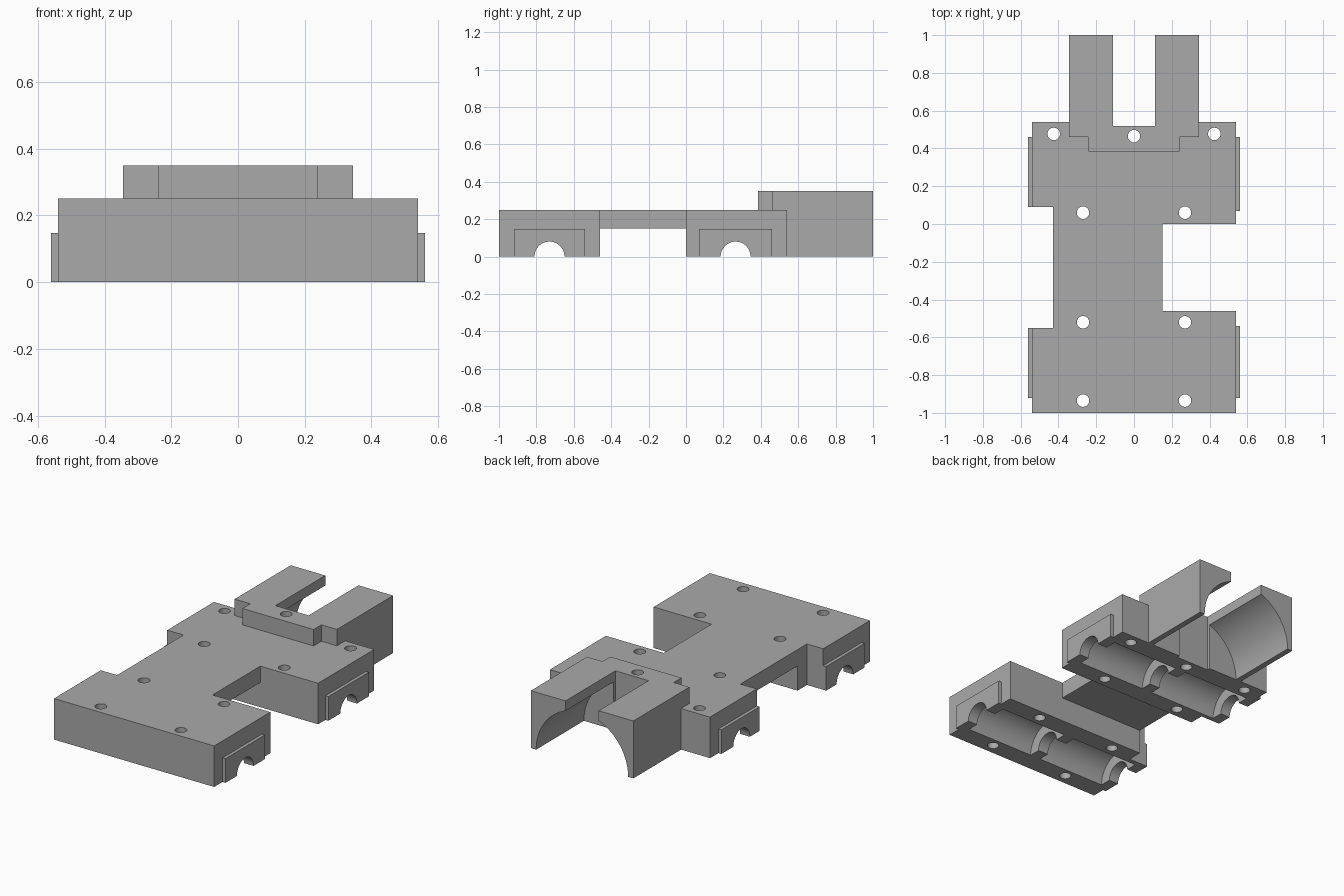
import bpy
import bmesh
import math
from mathutils import Matrix, Vector

if "Cube" in bpy.data.objects:
    bpy.data.objects.remove(bpy.data.objects["Cube"], do_unlink=True)

grey = bpy.data.materials.new("plain grey")
grey.use_nodes = True
grey.diffuse_color = (0.4, 0.4, 0.4, 1)
grey.node_tree.nodes["Principled BSDF"].inputs["Base Color"].default_value = (0.4, 0.4, 0.4, 1)


def finish(bm, name):
    bmesh.ops.recalc_face_normals(bm, faces=bm.faces)
    mesh = bpy.data.meshes.new(name)
    bm.to_mesh(mesh)
    bm.free()
    mesh.materials.append(grey)
    obj = bpy.data.objects.new(name, mesh)
    bpy.context.collection.objects.link(obj)
    return obj


def prism(name, outline, z0, z1):
    """Plan outline extruded from z0 to z1."""
    bm = bmesh.new()
    face = bm.faces.new([bm.verts.new((x, y, z0)) for x, y in outline])
    top = bmesh.ops.extrude_face_region(bm, geom=[face])["geom"]
    verts = [v for v in top if isinstance(v, bmesh.types.BMVert)]
    bmesh.ops.translate(bm, verts=verts, vec=(0, 0, z1 - z0))
    return finish(bm, name)


def box(name, x0, x1, y0, y1, z0, z1):
    return prism(name, [(x0, y0), (x1, y0), (x1, y1), (x0, y1)], z0, z1)


def rod(name, start, end, radius, segments=48):
    """Cylinder between two points."""
    a, b = Vector(start), Vector(end)
    turn = (b - a).to_track_quat("Z", "Y").to_matrix().to_4x4()
    bm = bmesh.new()
    bmesh.ops.create_cone(bm, cap_ends=True, segments=segments, radius1=radius,
                          radius2=radius, depth=(b - a).length,
                          matrix=Matrix.Translation((a + b) / 2) @ turn)
    return finish(bm, name)


def combine(target, tool, operation):
    tool.hide_render = True
    mod = target.modifiers.new(operation.lower(), "BOOLEAN")
    mod.operation = operation
    mod.solver = "EXACT"
    mod.object = tool
    bpy.context.view_layer.objects.active = target
    bpy.ops.object.modifier_apply(modifier=mod.name)
    bpy.data.objects.remove(tool, do_unlink=True)


# Carriage plate with uneven side notches
carriage = prism("carriage", [
    (-0.54, -1), (0.54, -1), (0.54, -0.46), (0.15, -0.46), (0.15, 0), (0.54, 0),
    (0.54, 0.54), (-0.54, 0.54), (-0.54, 0.09), (-0.43, 0.09), (-0.43, -0.55),
    (-0.54, -0.55)], 0, 0.25)
combine(carriage, box("bridge_gap", -1, 1, -0.46, 0, -0.1, 0.15), "DIFFERENCE")

# Raised mount and rear fork
mount = prism("mount", [
    (-0.24, 0.385), (0.24, 0.385), (0.24, 0.46), (0.345, 0.46), (0.345, 0.6),
    (-0.345, 0.6), (-0.345, 0.46), (-0.24, 0.46)], 0.2, 0.35)
combine(carriage, mount, "UNION")
combine(carriage, box("fork", -0.345, 0.345, 0.5, 1, 0, 0.35), "UNION")
combine(carriage, box("fork_slot", -0.112, 0.112, 0.52, 1.1, -0.1, 0.5), "DIFFERENCE")
combine(carriage, rod("fork_arch", (0, 0.54, 0), (0, 1.1, 0), 0.31, 96), "DIFFERENCE")

# Thin end plates around the rod openings
for y0, y1, left_y0, left_y1 in ((-0.92, -0.54, -0.92, -0.55), (0.07, 0.46, 0.09, 0.46)):
    combine(carriage, box("end_plate", 0.5, 0.56, y0, y1, 0, 0.147), "UNION")
    combine(carriage, box("end_plate", -0.56, -0.5, left_y0, left_y1, 0, 0.147), "UNION")

# Rod channels with two bearing pockets each
for y in (-0.73, 0.265):
    combine(carriage, rod("rod_channel", (-1, y, 0), (1, y, 0), 0.08), "DIFFERENCE")
    for side in (-1, 1):
        pocket = rod("bearing_pocket", (side * 0.035, y, 0), (side * 0.495, y, 0), 0.15, 64)
        combine(carriage, pocket, "DIFFERENCE")

# Vertical screw holes
holes = [(side * 0.27, y) for side in (-1, 1) for y in (-0.935, -0.52, 0.06)]
holes += [(-0.425, 0.477), (0.425, 0.477), (0, 0.465)]
for x, y in holes:
    combine(carriage, rod("screw_hole", (x, y, -0.1), (x, y, 0.5), 0.033, 32), "DIFFERENCE")

# One material slot and smooth round cuts
carriage.data.materials.clear()
carriage.data.materials.append(grey)
for face in carriage.data.polygons:
    face.material_index = 0
for obj in bpy.context.selected_objects:
    obj.select_set(False)
carriage.select_set(True)
bpy.context.view_layer.objects.active = carriage
bpy.ops.object.shade_smooth_by_angle(angle=math.radians(30))
